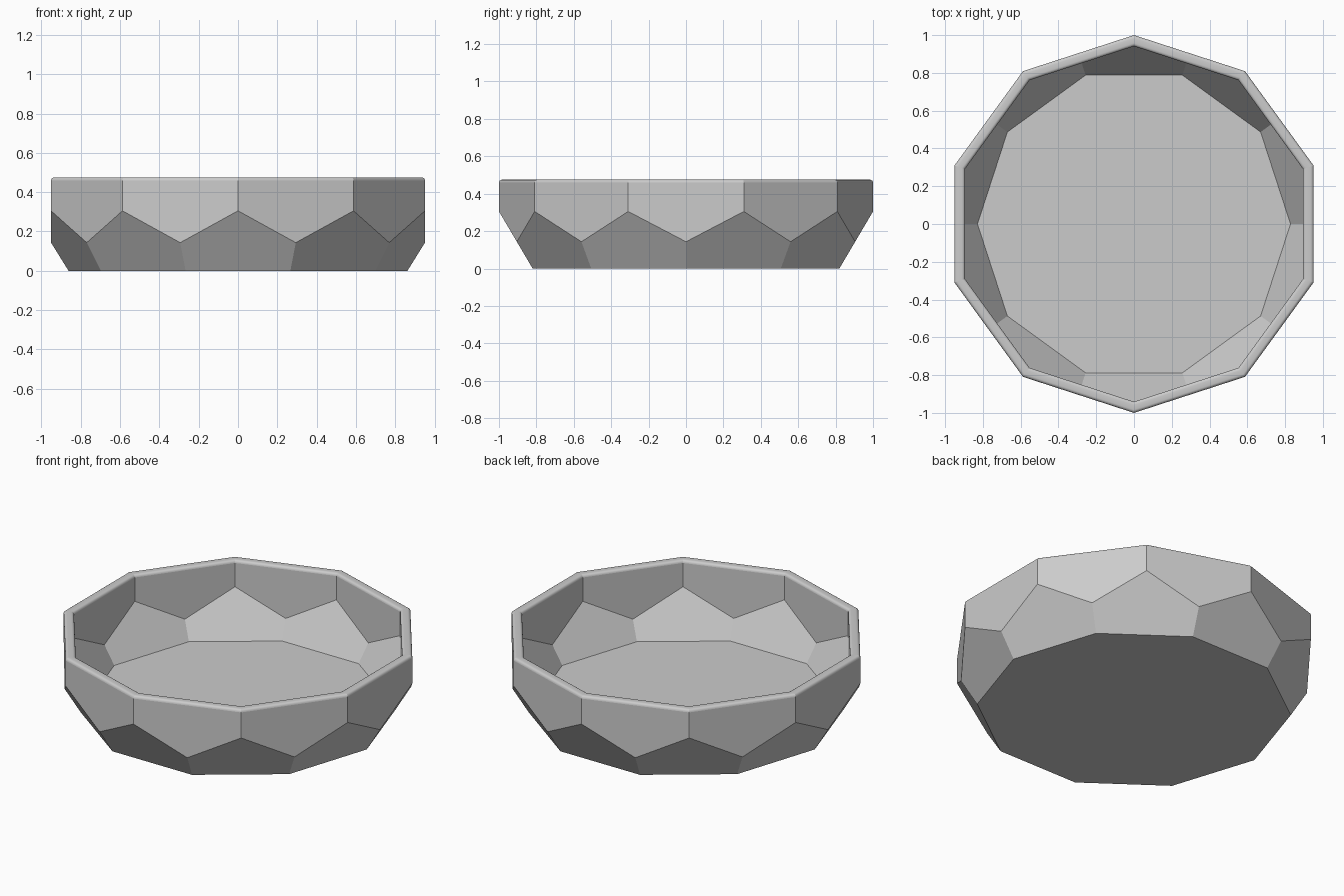
import bpy, bmesh
from math import sin, cos, pi, radians

if "Cube" in bpy.data.objects:
    bpy.data.objects.remove(bpy.data.objects["Cube"])

N = 10
C18 = cos(pi / N)
TOP = 0.475      # rim height
T = 0.056        # wall thickness
SLOPE = 0.18 / 0.305   # outward lean of the lower facets
ROUND = 0.016    # rim rounding

bm = bmesh.new()


def ring(radius, z, shift=0.0):
    """Ten points; shift 0.5 puts them between the wall corners."""
    pts = []
    for k in range(N):
        a = pi / 2 + 2 * pi * (k + shift) / N
        pts.append(bm.verts.new((radius * cos(a), radius * sin(a), z)))
    return pts


def skin(t, z_top):
    """Faceted bowl surface offset inward by t; returns its top ring."""
    n = (1 + SLOPE ** 2) ** 0.5
    wall = C18 - t                            # apothem of upright wall
    lean = lambda z: 0.82 + SLOPE * z - t * n   # apothem of lower facets
    height = lambda ap: (ap - 0.82 + t * n) / SLOPE
    top = ring(wall / C18, z_top)
    high = ring(wall / C18, height(wall / C18))
    low = ring(wall, height(wall * C18), 0.5)
    base = ring(lean(t) / C18, t, 0.5)
    for k in range(N):
        j = (k + 1) % N
        bm.faces.new((top[k], high[k], low[k], high[j], top[j]))
        bm.faces.new((high[k], low[k - 1], base[k - 1], base[k], low[k]))
    bm.faces.new(base)
    return top


# Outer and inner faceted surfaces
outer = skin(0.0, TOP - ROUND)
inner = skin(T, TOP - ROUND)

# Rounded rim joining them
SEG = 4
profile = []
for i in range(1, SEG + 1):
    a = pi / 2 * i / SEG
    profile.append((ROUND * (1 - cos(a)), TOP - ROUND + ROUND * sin(a)))
profile += [(T - d, z) for d, z in reversed(profile)]
rings = [outer] + [ring((C18 - d) / C18, z) for d, z in profile] + [inner]
for a, b in zip(rings, rings[1:]):
    for k in range(N):
        j = (k + 1) % N
        f = bm.faces.new((a[k], a[j], b[j], b[k]))
        f.smooth = True

bmesh.ops.recalc_face_normals(bm, faces=bm.faces[:])
# Keep the rim corners crisp
for k in range(N):
    for a, b in zip(rings, rings[1:]):
        bm.edges.get((a[k], b[k])).smooth = False

mesh = bpy.data.meshes.new("faceted_dish")
bm.to_mesh(mesh)
bm.free()
dish = bpy.data.objects.new("faceted_dish", mesh)
bpy.context.collection.objects.link(dish)
